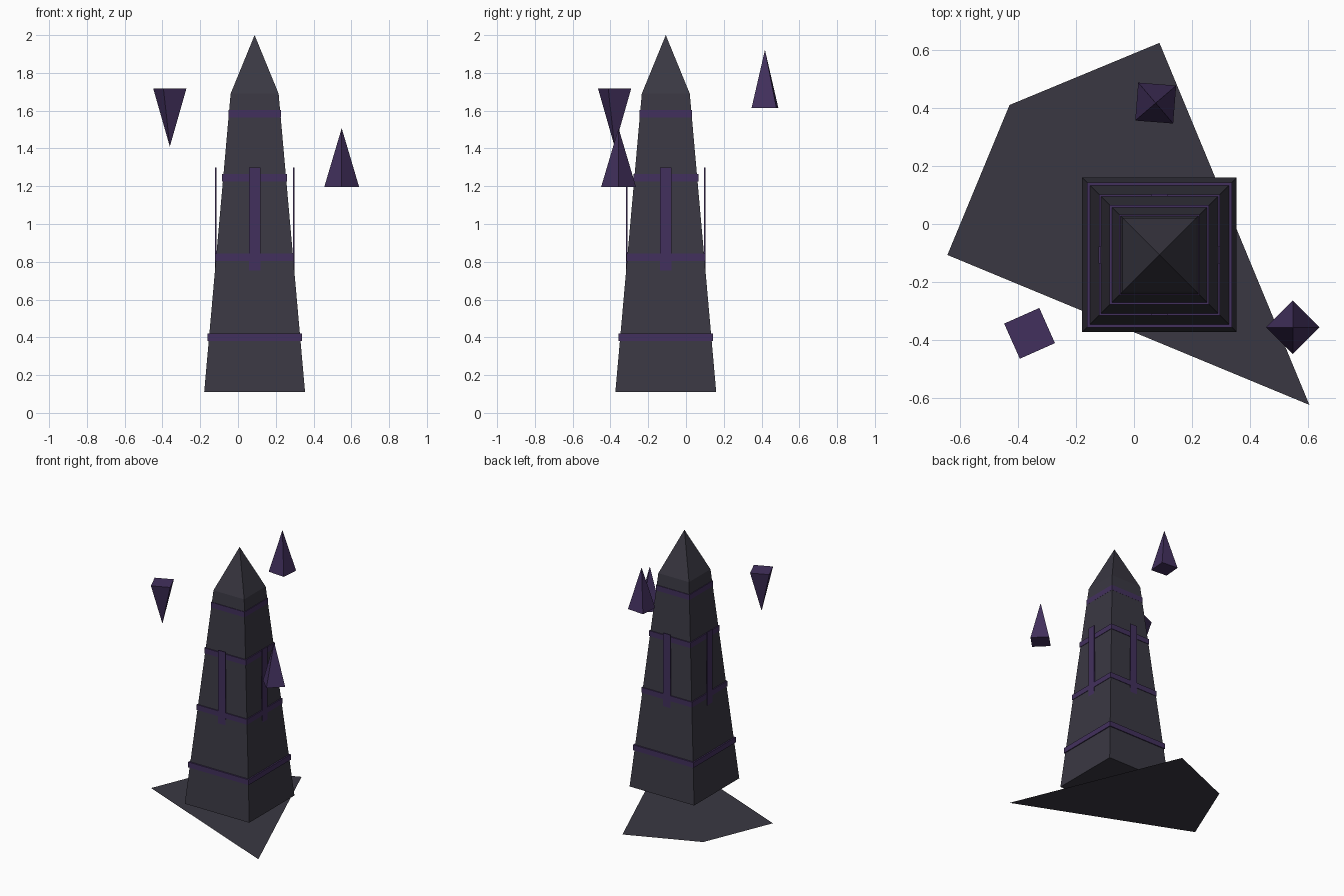
import bpy, bmesh, math
from math import radians, cos, sin

if "Cube" in bpy.data.objects:
    bpy.data.objects.remove(bpy.data.objects["Cube"])

CX, CY = 0.088, -0.107
TAPER = (0.267 - 0.127) / (1.69 - 0.11)


def material(name, rgb):
    m = bpy.data.materials.new(name)
    m.diffuse_color = (*rgb, 1)
    m.use_nodes = True
    m.node_tree.nodes["Principled BSDF"].inputs["Base Color"].default_value = m.diffuse_color
    return m


STONE = material("dark_stone", (0.042, 0.039, 0.055))
VIOLET = material("violet_stone", (0.055, 0.030, 0.110))


def finish(name, bm, mat):
    bmesh.ops.recalc_face_normals(bm, faces=bm.faces[:])
    me = bpy.data.meshes.new(name)
    bm.to_mesh(me)
    bm.free()
    me.materials.append(mat)
    ob = bpy.data.objects.new(name, me)
    bpy.context.collection.objects.link(ob)
    return ob


def square_stack(name, x, y, levels, mat, angle=45):
    """Square sections (corner radius, z) joined upward; radius 0 makes a point."""
    bm = bmesh.new()
    prev = None
    for i, (r, z) in enumerate(levels):
        if r == 0:
            ring = [bm.verts.new((x, y, z))]
        else:
            ring = [bm.verts.new((x + r * cos(radians(angle + 90 * k)),
                                  y + r * sin(radians(angle + 90 * k)), z))
                    for k in range(4)]
            if i in (0, len(levels) - 1):
                bm.faces.new(ring)
        if prev:
            for k in range(4):
                a, b = prev[k % len(prev)], prev[(k + 1) % len(prev)]
                c, d = ring[(k + 1) % len(ring)], ring[k % len(ring)]
                bm.faces.new(list(dict.fromkeys((a, b, c, d))))
        prev = ring
    return finish(name, bm, mat)


def box(name, centre, size, mat):
    bm = bmesh.new()
    bmesh.ops.create_cube(bm, size=1)
    bmesh.ops.scale(bm, vec=size, verts=bm.verts)
    bmesh.ops.translate(bm, vec=centre, verts=bm.verts)
    return finish(name, bm, mat)


# Tapered tower with pointed cap
R2 = math.sqrt(2)
square_stack("obelisk", CX, CY,
             [(0.267 * R2, 0.11), (0.127 * R2, 1.69), (0, 2.0)], STONE)

# Horizontal bands
for i, (z, half) in enumerate([(0.40, 0.25), (0.825, 0.209),
                               (1.245, 0.172), (1.583, 0.139)]):
    box(f"band_{i + 1}", (CX, CY, z), (2 * half, 2 * half, 0.04), VIOLET)

# Upright strips, one on each side, sinking into the tower at the bottom
for i, (dx, dy) in enumerate([(1, 0), (-1, 0), (0, 1), (0, -1)]):
    size = (0.008, 0.06, 0.6) if dx else (0.06, 0.008, 0.6)
    box(f"rune_strip_{i + 1}", (CX + dx * 0.206, CY + dy * 0.206, 1.0),
        size, VIOLET)

# Flat broken ground slab: four corners of an octagon
bm = bmesh.new()
corners = [bm.verts.new((CX + 0.733 * cos(radians(a)),
                         CY + 0.733 * sin(radians(a)), 0))
           for a in (-45, 90, 135, 180)]
bm.faces.new(corners)
slab = finish("ground_slab", bm, STONE)

# Floating shards
square_stack("shard_right", 0.549, -0.357, [(0.092, 1.197), (0, 1.507)], VIOLET, 0)
square_stack("shard_left", -0.361, -0.378, [(0, 1.41), (0.094, 1.717)], VIOLET, 69)
square_stack("shard_back", 0.075, 0.418, [(0.093, 1.615), (0, 1.922)], VIOLET, 40.5)
